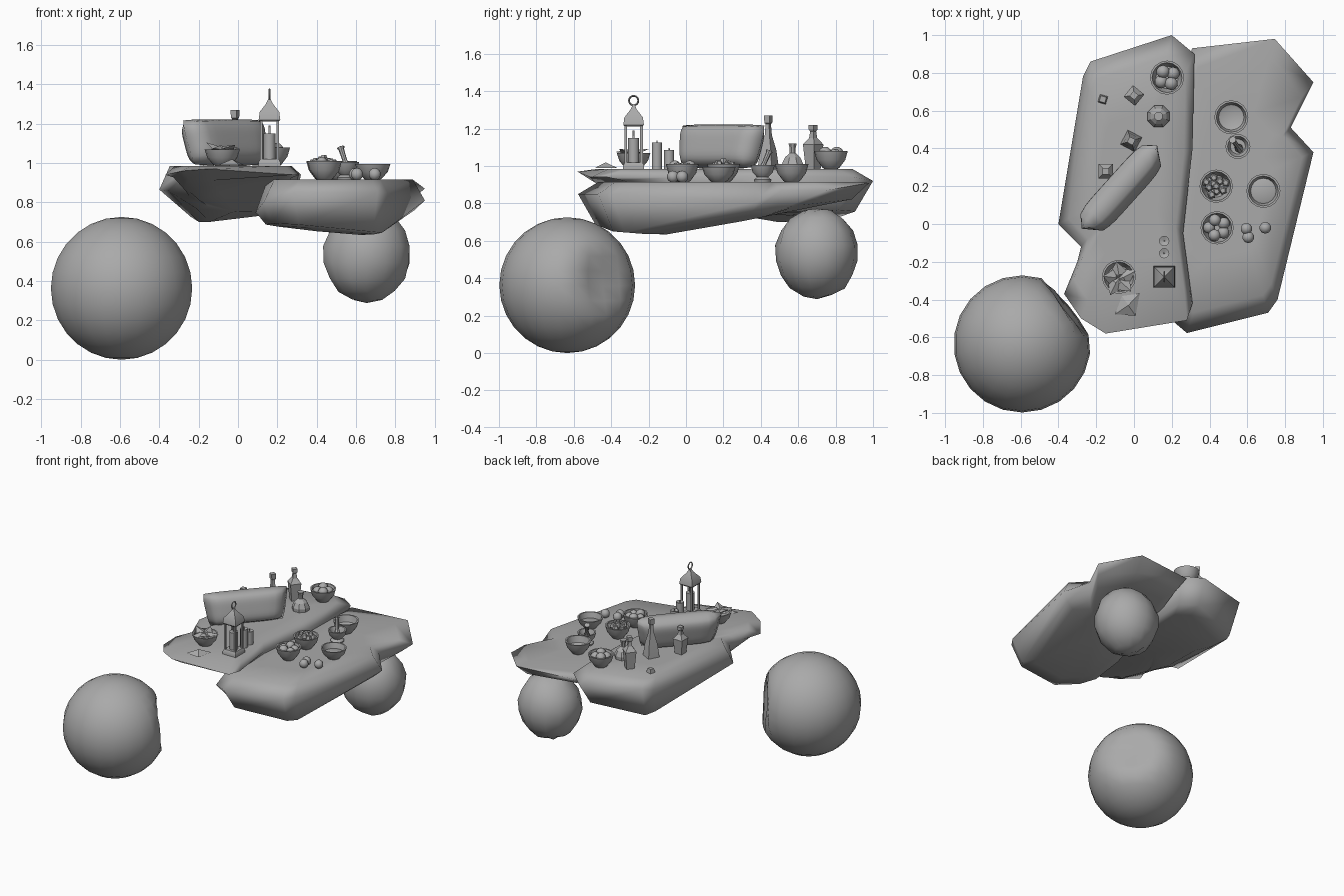
import bpy, bmesh, math, random
from mathutils import Vector, Matrix

if "Cube" in bpy.data.objects:
    bpy.data.objects.remove(bpy.data.objects["Cube"])
random.seed(4)

grey = bpy.data.materials.new("stone grey")
grey.diffuse_color = (0.4, 0.4, 0.4, 1)
grey.use_nodes = True
grey.node_tree.nodes["Principled BSDF"].inputs["Base Color"].default_value = grey.diffuse_color


def finish(bm, name, angle=40):
    bmesh.ops.recalc_face_normals(bm, faces=bm.faces)
    me = bpy.data.meshes.new(name)
    bm.to_mesh(me)
    bm.free()
    me.materials.append(grey)
    ob = bpy.data.objects.new(name, me)
    bpy.context.collection.objects.link(ob)
    bpy.ops.object.select_all(action='DESELECT')
    ob.select_set(True)
    bpy.context.view_layer.objects.active = ob
    bpy.ops.object.shade_smooth_by_angle(angle=math.radians(angle))
    return ob


def loft(bm, rings, bottom=None, top=None):
    """Skin closed rings of points; optional end points become fans."""
    vs = [[bm.verts.new(p) for p in r] for r in rings]
    n = len(vs[0])
    for a, b in zip(vs, vs[1:]):
        for i in range(n):
            bm.faces.new((a[i], a[(i + 1) % n], b[(i + 1) % n], b[i]))
    for ring, tip in ((vs[0], bottom), (vs[-1], top)):
        if tip is not None:
            c = bm.verts.new(tip)
            for i in range(n):
                bm.faces.new((ring[i], ring[(i + 1) % n], c))


def lathe(name, loc, profile, n=16, rot=0.0, angle=40, tilt=None):
    bm = bmesh.new()
    rings = [[(r * math.cos(rot + 2 * math.pi * i / n), r * math.sin(rot + 2 * math.pi * i / n), z)
              for i in range(n)] for r, z in profile]
    loft(bm, rings, (0, 0, profile[0][1]), (0, 0, profile[-1][1]))
    if tilt:
        bm.transform(tilt)
    bm.transform(Matrix.Translation(loc))
    return finish(bm, name, angle)


def ball(name, loc, r, u=10, v=7):
    bm = bmesh.new()
    bmesh.ops.create_uvsphere(bm, u_segments=u, v_segments=v, radius=r)
    bm.transform(Matrix.Translation(loc))
    return finish(bm, name, 80)


def bowl(name, x, y, z, r=0.09, h=0.095, fill=0.3):
    lathe(name, (x, y, z), [(.4 * r, 0), (.5 * r, .06 * h), (.85 * r, .5 * h), (r, h),
                            (.88 * r, h), (.75 * r, .5 * h), (.66 * r, fill * h)])


def box(name, x, y, z0, z1, sx, sy):
    bm = bmesh.new()
    bmesh.ops.create_cube(bm, size=1)
    bm.transform(Matrix.Translation((x, y, (z0 + z1) / 2)) @ Matrix.Diagonal((sx, sy, z1 - z0, 1)))
    return finish(bm, name)


# two rock slabs: rim outline, flat top, underside that is deep at one end and thin at the other
def slab(name, rim, c, top_z, under):
    def scaled(s, zf):
        pts = [(c[0] + (x - c[0]) * s, c[1] + (y - c[1]) * s) for x, y, _ in rim]
        return [(x, y, zf(x, y)) for x, y in pts]
    bm = bmesh.new()
    flat = lambda x, y: top_z
    loft(bm, [scaled(.5, under), scaled(.72, under), scaled(.88, under), rim,
              scaled(.86, flat), scaled(.5, flat)],
         (c[0], c[1], under(*c)), (c[0], c[1], top_z))
    finish(bm, name, 100)


slab("left_slab", [(-.15, -.58, .97), (.28, -.51, .94), (.31, -.42, .94), (.26, -.05, .94),
                   (.31, .4, .95), (.32, .9, .94), (.2, 1.0, .92), (-.23, .86, .95),
                   (-.27, .78, .92), (-.40, 0, .865), (-.28, -.12, .93), (-.30, -.2, .93),
                   (-.37, -.37, .94), (-.28, -.5, .96)],
     (-.02, .2), .985,
     lambda x, y: .70 + .25 * max(0, .35 - y) + .5 * max(0, -.2 - x) + .12 * max(0, x + .15) + .06 * max(0, y - .6))
slab("right_slab", [(.28, -.577, .85), (.71, -.47, .85), (.76, -.4, .85), (.95, .38, .81),
                    (.83, .51, .87), (.95, .75, .87), (.745, .98, .91), (.307, .93, .91),
                    (.2, .5, .88), (.12, 0, .82), (.09, -.3, .75), (.13, -.45, .80)],
     (.52, .2), .915,
     lambda x, y: .635 + .2 * max(0, y + .05) + .08 * max(0, -.2 - y) + .12 * max(0, .55 - x) + .3 * max(0, x - .75))

# large boulder with a dented flat side
bm = bmesh.new()
bmesh.ops.create_uvsphere(bm, u_segments=22, v_segments=14, radius=.363)
nrm = Vector((.79, .61, .08)).normalized()
for v in bm.verts:
    d = v.co.dot(nrm)
    if d > .305:
        side = (v.co - nrm * d).length
        v.co += nrm * (.305 - .03 * max(0, 1 - side / .17) - d)
bm.transform(Matrix.Translation((-.592, -.635, .363)))
finish(bm, "large_boulder", 80)

# small lumpy boulder with a pointed top
bm = bmesh.new()
bmesh.ops.create_uvsphere(bm, u_segments=14, v_segments=9, radius=.225)
for v in bm.verts:
    v.co *= random.uniform(.97, 1.03)
    v.co.z *= 1.07
bm.transform(Matrix.Translation((.655, .70, .535)))
finish(bm, "small_boulder", 80)

# pillow standing on its long edge
bm = bmesh.new()
N = 12
for s in (-1, 1):
    g = [[None] * (N + 1) for _ in range(N + 1)]
    for i in range(N + 1):
        for j in range(N + 1):
            u, w = 2 * i / N - 1, 2 * j / N - 1
            t = .08 * math.sqrt(max(0, (1 - u ** 6) * (1 - w ** 4)))
            g[i][j] = bm.verts.new((u * (.285 + .02 * w) * (1 - .04 * w ** 4), s * t,
                                    w * .12 * (1 - .05 * u ** 4)))
    for i in range(N):
        for j in range(N):
            bm.faces.new((g[i][j], g[i + 1][j], g[i + 1][j + 1], g[i][j + 1]))
bmesh.ops.remove_doubles(bm, verts=bm.verts, dist=1e-4)
bm.transform(Matrix.Translation((-.065, .185, 1.105)) @ Matrix.Rotation(math.radians(48), 4, 'Z')
             @ Matrix.Rotation(math.radians(-12), 4, 'X'))
finish(bm, "pillow", 80)

# lantern
lx, ly, q = .16, -.28, math.pi / 4
lathe("lantern_base", (lx, ly, .985), [(.08, 0), (.08, .018), (.066, .035)], 4, q)
for sx in (-1, 1):
    for sy in (-1, 1):
        box("lantern_post", lx + sx * .042, ly + sy * .042, 1.01, 1.23, .014, .014)
lathe("lantern_roof", (lx, ly, 1.21), [(.066, 0), (.078, .01), (.07, .05), (.026, .09), (.012, .11), (.006, .12)], 4, q)
lathe("lantern_candle", (lx, ly, 1.01), [(.03, 0), (.03, .14), (.006, .14), (.005, .18)], 12)
bm = bmesh.new()
loft(bm, [[(lx + .005 * math.cos(b), ly + (.025 + .005 * math.sin(b)) * math.cos(a),
            1.35 + (.025 + .005 * math.sin(b)) * math.sin(a)) for b in (0, math.pi / 2, math.pi, 1.5 * math.pi)]
          for a in [2 * math.pi * k / 16 for k in range(17)]])
finish(bm, "lantern_ring")

# loose candles
for y, h in ((-.155, .14), (-.09, .10)):
    lathe("candle", (.16, y, .985), [(.027, 0), (.027, h), (.004, h - .008), (.003, h + .012)], 12)

# bottles and stoppered jars on the left slab
tall = [(.04, 0), (.055, .13), (.022, .165), (.016, .2), (.024, .21), (.024, .235)]
flask = [(.06, 0), (.045, .1), (.02, .18), (.015, .24), (.022, .245), (.024, .285)]
squat = [(.06, 0), (.062, .025), (.045, .06), (.017, .085), (.017, .11), (.024, .135)]
lathe("faceted_bottle", (0, .68, .985), tall, 4, .1, 20)
lathe("tall_flask", (-.015, .44, .985), flask, 4, .3, 20)
lathe("squat_jar", (.13, .57, .985), squat, 8, math.pi / 8, 20)
lathe("square_bottle", (-.15, .28, .985), [(r, z * .85) for r, z in tall], 4, q, 20)
lathe("small_stopper", (-.165, .66, .98), [(.032, 0), (.022, .035)], 4, .5, 20)


# bowls and what fills them
def fruit_bowl(x, y, z, r, f, n, ring):
    bowl("fruit_bowl", x, y, z, r)
    for k in range(n):
        a = 2 * math.pi * k / n + .6
        ball("fruit", (x + ring * math.cos(a), y + ring * math.sin(a), z + .07 + .012 * (k % 2)), f)


fruit_bowl(.175, .775, .985, .09, .036, 4, .038)
fruit_bowl(.44, -.02, .915, .088, .033, 5, .042)
for x, y in ((.595, -.025), (.695, -.02), (.605, -.07)):
    ball("loose_fruit", (x, y, .943), .032)

bowl("nut_bowl", .435, .20, .915, .088)
for k in range(10):
    a, r = k * 2.4, .019 * math.sqrt(k)
    lathe("nut", (.435 + r * math.cos(a), .20 + r * math.sin(a), .995 - r * .4),
          [(.014, 0), (.024, .02), (.014, .045)], 5, a, 20)

bowl("soup_bowl_back", .515, .565, .915, .09, .095, .45)
bowl("soup_bowl_side", .685, .175, .915, .09, .08, .55)

# mortar and pestle
lathe("mortar", (.55, .41, .915), [(.045, 0), (.048, .012), (.03, .025), (.055, .05), (.066, .09),
                                   (.055, .09), (.04, .05)], 14)
lathe("pestle", (.56, .395, .96), [(.02, 0), (.022, .02), (.012, .06), (.014, .12), (.02, .135)], 8,
      tilt=Matrix.Rotation(math.radians(28), 4, Vector((-.8, -.6, 0))))

# bowl of folded leaves, one leaf fallen beside it
bowl("leaf_bowl", -.08, -.28, .985, .09, .085)


def leaf(x, y, z, a, s, pitch):
    bm = bmesh.new()
    p = [bm.verts.new(c) for c in ((-s, 0, 0), (0, -.8 * s, 0), (s, .2 * s, 0), (0, .7 * s, 0), (0, 0, .35 * s))]
    for i in range(4):
        bm.faces.new((p[i], p[(i + 1) % 4], p[4]))
    bm.faces.new((p[0], p[1], p[2]))
    bm.faces.new((p[0], p[2], p[3]))
    bm.transform(Matrix.Translation((x, y, z)) @ Matrix.Rotation(a, 4, 'Z') @ Matrix.Rotation(-pitch, 4, 'Y'))
    finish(bm, "leaf", 10)


for k in range(5):
    a = k * 1.26 + .3
    leaf(-.08 + .03 * math.cos(a), -.29 + .03 * math.sin(a), 1.065, a, .068, .15 + .25 * (k % 3))
leaf(-.03, -.43, .99, .6, .085, .0)
